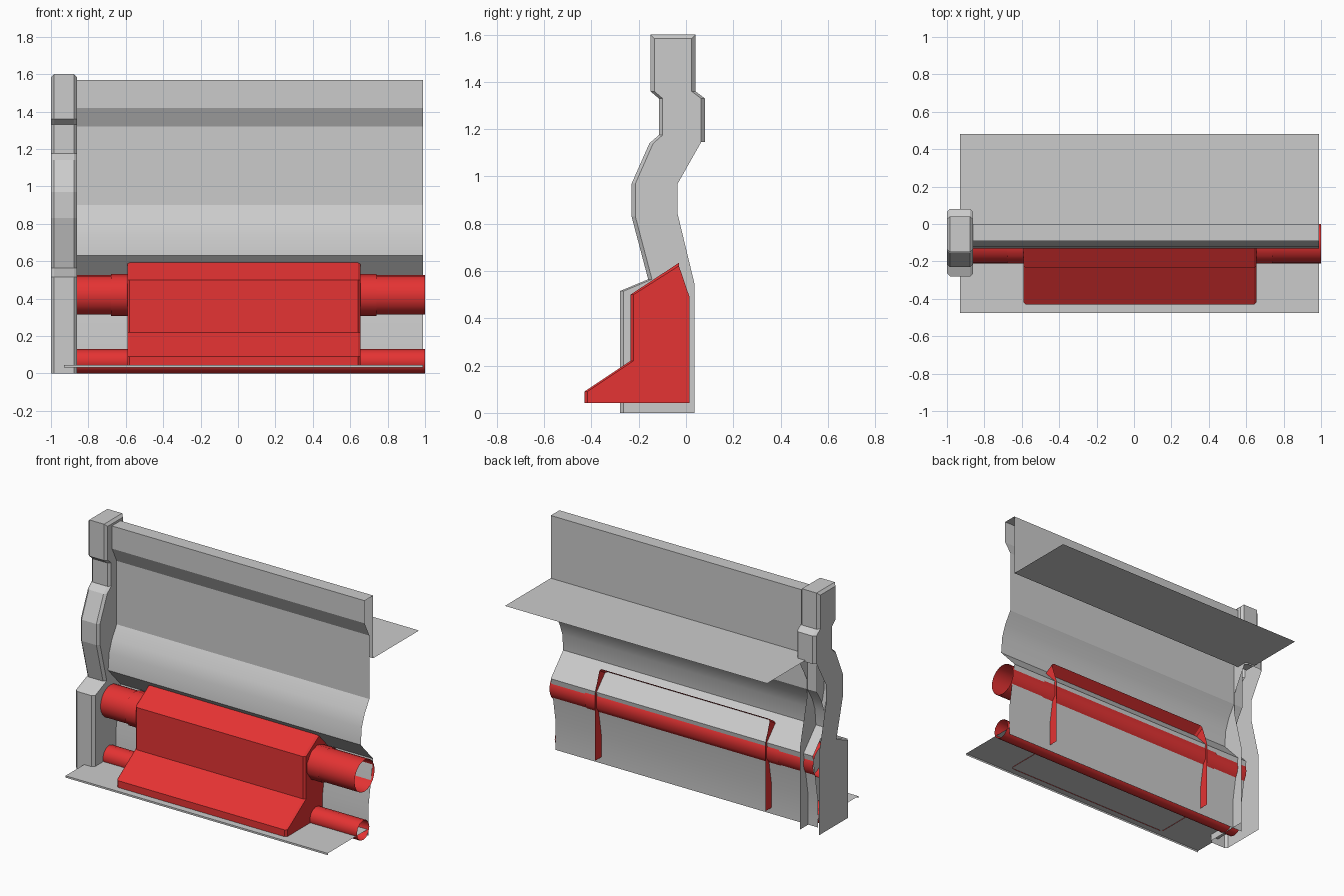
import bpy
import bmesh
import math

cube = bpy.data.objects.get("Cube")
if cube:
    bpy.data.objects.remove(cube)


def material(name, color):
    m = bpy.data.materials.new(name)
    m.use_nodes = True
    m.diffuse_color = color
    m.node_tree.nodes["Principled BSDF"].inputs["Base Color"].default_value = color
    return m


GREY = material("light grey", (0.6, 0.6, 0.6, 1))
RED = material("signal red", (0.78, 0.033, 0.033, 1))


def loft(name, sections, mat, closed=False, caps=False, skip=(), smooth=None):
    """Join (x, profile) sections, where a profile is a list of (y, z)."""
    bm = bmesh.new()
    rings = [[bm.verts.new((x, y, z)) for y, z in prof] for x, prof in sections]
    n = len(rings[0])
    for a, b in zip(rings, rings[1:]):
        for i in range(n if closed else n - 1):
            if i not in skip:
                j = (i + 1) % n
                bm.faces.new((a[i], a[j], b[j], b[i]))
    if caps:
        bm.faces.new(rings[0])
        bm.faces.new(rings[-1])
    bmesh.ops.recalc_face_normals(bm, faces=bm.faces)
    mesh = bpy.data.meshes.new(name)
    bm.to_mesh(mesh)
    bm.free()
    mesh.materials.append(mat)
    obj = bpy.data.objects.new(name, mesh)
    bpy.context.collection.objects.link(obj)
    if smooth:
        bpy.ops.object.select_all(action="DESELECT")
        obj.select_set(True)
        bpy.context.view_layer.objects.active = obj
        bpy.ops.object.shade_smooth_by_angle(angle=math.radians(smooth))
    return obj


def chamfered(x0, x1, full, inset, c):
    """Four sections that chamfer both ends of a part."""
    return [(x0, inset), (x0 + c, full), (x1 - c, full), (x1, inset)]


def sheet(name, prof, smooth=None):
    return loft(name, [(-0.93, prof), (0.99, prof)], GREY, smooth=smooth)


def tube(name, x0, x1, y, z, r, sides, turn=0):
    ring = [(y + r * math.cos(math.tau * (i + turn) / sides),
             z + r * math.sin(math.tau * (i + turn) / sides)) for i in range(sides)]
    return loft(name, [(x0, ring), (x1, ring)], RED, closed=True, smooth=40)


# Wall panel: back face, top, overhang, bulge and recessed foot
sheet("wall_panel", [
    (0, 1.155), (0, 1.57), (-0.09, 1.57), (-0.09, 1.42), (-0.04, 1.32), (-0.04, 0.9),
    (-0.09, 0.82), (-0.12, 0.74), (-0.13, 0.63), (0, 0.49), (-0.05, 0.19), (-0.05, 0)],
    smooth=25)

# Ledge behind the wall and floor strip with a small front lip
sheet("back_ledge", [(0, 1.155), (0.48, 1.155)])
sheet("floor_strip", [(-0.05, 0.045), (-0.475, 0.045), (-0.475, 0.033)])

# Support pillar: front outline upward, then back outline downward
front = [(-0.28, 0), (-0.28, 0.515), (-0.16, 0.565), (-0.23, 0.83), (-0.23, 0.97),
         (-0.155, 1.14), (-0.115, 1.175), (-0.115, 1.33), (-0.15, 1.36), (-0.15, 1.6)]
back = [(0.04, 1.6), (0.04, 1.36), (0.08, 1.33), (0.08, 1.145), (-0.035, 0.97),
        (-0.035, 0.84), (0.035, 0.55), (0.035, 0)]
C = 0.016
inset = [(y + C, min(z, 1.6 - C)) for y, z in front]
inset += [(y - C if z > 1.1 else y, min(z, 1.6 - C)) for y, z in back]
first_open = len(front) + 3
loft("support_pillar", chamfered(-1, -0.86, front + back, inset, C), GREY,
     closed=True, caps=True, skip=range(first_open, len(front + back)))

# Machine housing, open at the back and underneath
housing = [(-0.43, 0.042), (-0.43, 0.09), (-0.235, 0.22), (-0.235, 0.5), (-0.03, 0.635),
           (0.015, 0.49), (0.015, 0.042)]
B = 0.013
housing_in = [(y + B, z) for y, z in housing[:4]]
housing_in += [(-0.03, 0.635 - B)] + housing[5:]
loft("machine_housing", chamfered(-0.592, 0.655, housing, housing_in, B), RED,
     closed=True, caps=True, skip=(4, 5, 6))

# Open pipes on both sides of the housing
tube("upper_pipe", -0.93, 1, -0.105, 0.42, 0.105, 20)
tube("upper_pipe_sleeve", -0.68, 0.74, -0.105, 0.42, 0.112, 10, 0.5)
tube("lower_pipe", -0.93, 1, -0.12, 0.065, 0.065, 12)
